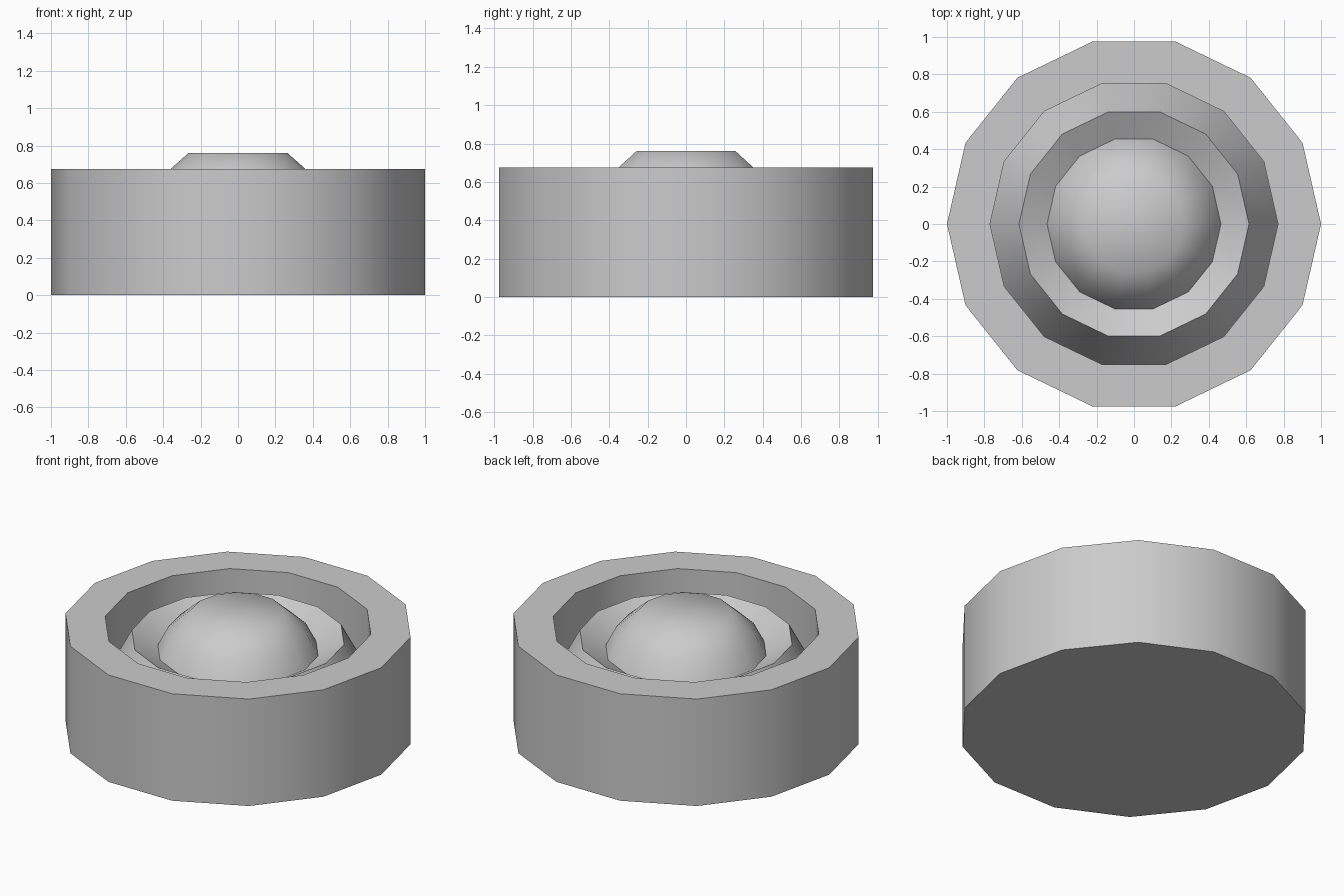
import bpy, bmesh
from math import radians, sin, cos, tau

if "Cube" in bpy.data.objects:
    bpy.data.objects.remove(bpy.data.objects["Cube"], do_unlink=True)

SIDES = 14

grey = bpy.data.materials.new("plain_grey")
grey.use_nodes = True
colour = (0.6, 0.6, 0.6, 1.0)
grey.diffuse_color = colour
grey.node_tree.nodes["Principled BSDF"].inputs["Base Color"].default_value = colour


def lathe(name, profile, cap_start=False, cap_end=False):
    """Revolve (radius, height) points, listed from the outside inwards."""
    bm = bmesh.new()
    angles = [tau * i / SIDES for i in range(SIDES)]
    rings = [[bm.verts.new((r * cos(a), r * sin(a), z)) for a in angles]
             for r, z in profile]
    for low, high in zip(rings, rings[1:]):
        for i in range(SIDES):
            j = (i + 1) % SIDES
            bm.faces.new((low[i], low[j], high[j], high[i]))
    if cap_start:
        bm.faces.new(rings[0][::-1])
    if cap_end:
        bm.faces.new(rings[-1])
    mesh = bpy.data.meshes.new(name)
    bm.to_mesh(mesh)
    bm.free()
    mesh.materials.append(grey)
    obj = bpy.data.objects.new(name, mesh)
    bpy.context.collection.objects.link(obj)
    bpy.ops.object.select_all(action="DESELECT")
    obj.select_set(True)
    bpy.context.view_layer.objects.active = obj
    bpy.ops.object.shade_smooth_by_angle(angle=radians(50))
    return obj


# Outer drum: base, wall, flat rim and inner wall
lathe("drum", [(1, 0), (1, 0.675), (0.77, 0.675), (0.77, 0.31)], cap_start=True)

# Raised ridge inside the drum
lathe("inner_ridge", [(0.77, 0.31), (0.615, 0.6), (0.465, 0.517)])

# Central dome with a flat top
lathe("dome", [(0.465, 0.517), (0.405, 0.635), (0.265, 0.76)], cap_end=True)
